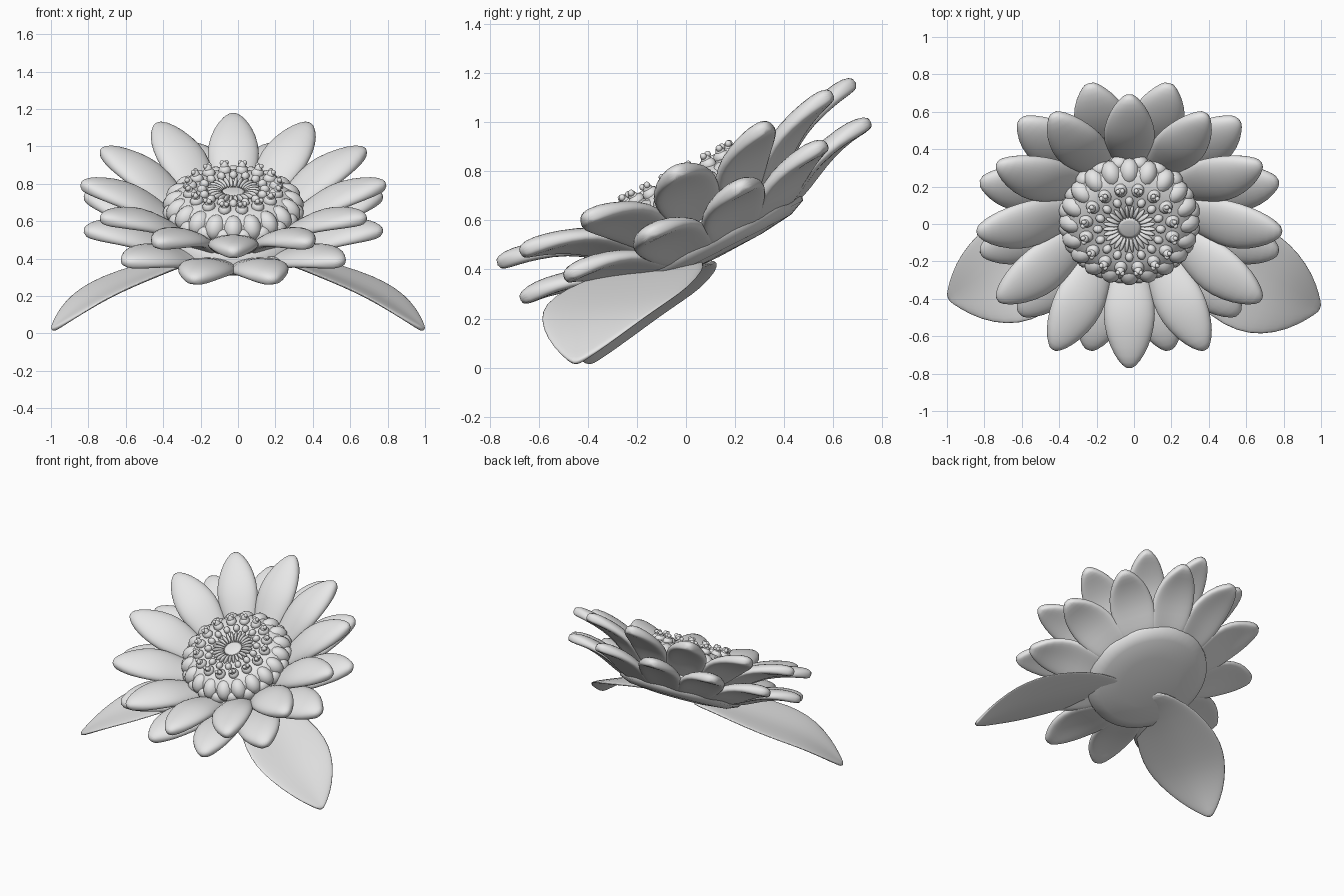
import bpy, bmesh
from math import sin, cos, pi, radians, copysign
from mathutils import Matrix, Vector

cube = bpy.data.objects.get("Cube")
if cube:
    bpy.data.objects.remove(cube)

grey = bpy.data.materials.new("light_grey")
grey.use_nodes = True
grey.diffuse_color = (0.8, 0.8, 0.8, 1)
grey.node_tree.nodes["Principled BSDF"].inputs["Base Color"].default_value = (0.8, 0.8, 0.8, 1)

# Flower head frame: origin under the head, axis leaning to the front
HEAD = Matrix.Translation((-0.025, 0.13, 0.46)) @ Matrix.Rotation(radians(27), 4, 'X')


def finish(bm, name, matrix=Matrix(), subdivide=0):
    bm.transform(matrix)
    bmesh.ops.recalc_face_normals(bm, faces=bm.faces)
    mesh = bpy.data.meshes.new(name)
    bm.to_mesh(mesh)
    bm.free()
    mesh.materials.append(grey)
    mesh.shade_smooth()
    obj = bpy.data.objects.new(name, mesh)
    bpy.context.collection.objects.link(obj)
    if subdivide:
        mod = obj.modifiers.new("smooth", 'SUBSURF')
        mod.levels = mod.render_levels = subdivide
    return obj


def loft(bm, stations, bend, power, sides=16):
    """Skin rounded flat sections; each station is (centre, side, up)."""
    rings = []
    for centre, side, up in stations:
        ring = []
        for i in range(sides):
            a = 2 * pi * i / sides
            c, s = (copysign(abs(v) ** 0.75, v) if abs(v) > 1e-6 else 0 for v in (cos(a), sin(a)))
            drop = up.normalized() * (bend * side.length * abs(c) ** power)
            ring.append(bm.verts.new(centre + side * c + up * s - drop))
        rings.append(ring)
    for r0, r1 in zip(rings, rings[1:]):
        for i in range(sides):
            j = (i + 1) % sides
            bm.faces.new((r0[i], r0[j], r1[j], r1[i]))
    bm.faces.new(rings[0])
    bm.faces.new(rings[-1])


def around(count, radius, height, tilt=0, offset=0.0):
    """Frames spaced round the head axis, x pointing outwards."""
    for i in range(count):
        yield (Matrix.Rotation(2 * pi * (i + offset) / count, 4, 'Z')
               @ Matrix.Translation((radius, 0, height))
               @ Matrix.Rotation(radians(tilt), 4, 'Y'))


def blob(bm, frame, size, at=(0, 0, 0)):
    bmesh.ops.create_uvsphere(bm, u_segments=12, v_segments=8, radius=1,
                              matrix=frame @ Matrix.Translation(at) @ Matrix.Diagonal((*size, 1)))


def lathe(name, profile, steps=48):
    bm = bmesh.new()
    verts = [bm.verts.new((r, 0, h)) for r, h in profile]
    edges = [bm.edges.new(pair) for pair in zip(verts, verts[1:])]
    bmesh.ops.spin(bm, geom=verts + edges, cent=(0, 0, 0), axis=(0, 0, 1),
                   angle=2 * pi, steps=steps)
    bmesh.ops.remove_doubles(bm, verts=bm.verts, dist=0.0005)
    return finish(bm, name, HEAD)


# Petals: (radius, height, half width) along the middle line
upper = [(.25, .10, .075), (.38, .205, .115), (.48, .285, .14), (.58, .335, .14),
         (.70, .365, .107), (.78, .375, .06), (.82, .37, .018)]
lower = [(.25, .05, .09), (.38, .08, .125), (.48, .135, .15), (.58, .18, .152),
         (.70, .205, .122), (.78, .205, .072), (.83, .2, .024)]
for name, path, offset in (("upper_petal", upper, 0), ("lower_petal", lower, 0.5)):
    for n, frame in enumerate(around(12, 0, 0, offset=offset)):
        stations = []
        for k, (r, h, w) in enumerate(path):
            a, b = path[max(k - 1, 0)], path[min(k + 1, len(path) - 1)]
            up = Vector((a[1] - b[1], 0, b[0] - a[0])).normalized()
            thick = 0.037 if w > 0.03 else 0.022
            stations.append((Vector((r, 0, h)), Vector((0, w, 0)), up * thick))
        bm = bmesh.new()
        loft(bm, stations, 0.16, 2)
        finish(bm, f"{name}_{n + 1}", HEAD @ frame, 1)

# Cup under the head and domed centre
lathe("base_cup", [(0, -.01), (.2, -.005), (.34, .01), (.41, .04), (.42, .08), (.36, .2), (0, .22)])
lathe("centre_dome", [(0, .32), (.05, .325), (.065, .33), (.12, .335), (.2, .345), (.26, .338),
                      (.315, .31), (.35, .26), (.35, .2), (.3, .14), (0, .14)])

# Outer ring of lobes with a row of beads below
bm = bmesh.new()
for frame in around(20, .305, .268, 35):
    blob(bm, frame, (.075, .056, .062))
for frame in around(20, .342, .228, 0, 0.5):
    blob(bm, frame, (.04, .05, .05))
finish(bm, "outer_lobes", HEAD)

# Stamens: a bulb, a short stalk and a pair of small tips
bm = bmesh.new()
for frame in around(16, .235, .345, 12, 0.5):
    blob(bm, frame, (.038, .034, .03))
    blob(bm, frame, (.021, .023, .036), (0, 0, .015))
    for side in (-1, 1):
        blob(bm, frame, (.014, .013, .014), (.006, side * .012, .041))
finish(bm, "stamens", HEAD)

# Inner ring of knobs
bm = bmesh.new()
for frame in around(16, .168, .348):
    blob(bm, frame, (.026, .022, .024))
finish(bm, "inner_knobs", HEAD)

# Radiating filaments and the small centre button
bm = bmesh.new()
for frame in around(26, .1, .342, -10):
    blob(bm, frame, (.042, .0105, .018))
finish(bm, "filaments", HEAD)
lathe("centre_button", [(0, .335), (.045, .34), (.06, .334), (.062, .31), (0, .31)], 24)

# Leaves: (centre, half width) from base to tip, folded along the midrib
spine = [((.08, -.02, .42), .09), ((.18, -.06, .41), .15), ((.33, -.13, .37), .23),
         ((.53, -.24, .295), .29), ((.66, -.315, .24), .285), ((.77, -.37, .185), .245),
         ((.88, -.415, .11), .165), ((.955, -.44, .048), .075), ((.995, -.452, .016), .012)]
across = Vector((.42, .9, .03)).normalized()
for name, mirror, shift in (("left_leaf", 1, 0), ("right_leaf", -1, .055)):
    points = [Vector(p) for p, w in spine]
    stations = []
    for k, (p, w) in enumerate(spine):
        along = points[min(k + 1, len(points) - 1)] - points[max(k - 1, 0)]
        up = across.cross(along).normalized() * -1
        stations.append((points[k], across * w, up * .014))
    bm = bmesh.new()
    loft(bm, stations, -0.1, 1)
    finish(bm, name, Matrix.Translation((0, shift, 0)) @ Matrix.Diagonal((mirror, 1, 1, 1)), 1)
